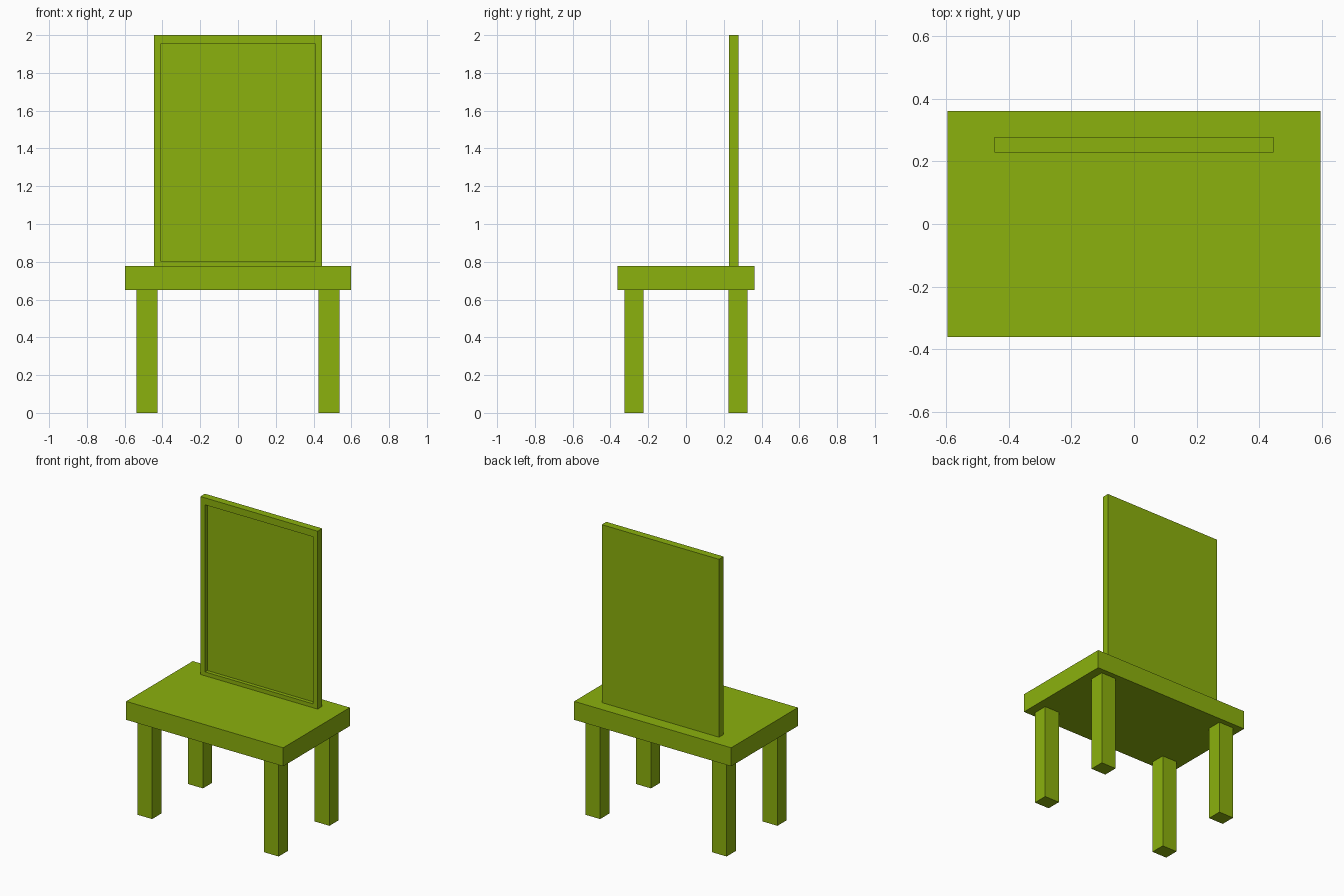
import bpy, bmesh
from mathutils import Vector

if "Cube" in bpy.data.objects:
    bpy.data.objects.remove(bpy.data.objects["Cube"])

green = bpy.data.materials.new("green_paint")
green.diffuse_color = (0.26, 0.44, 0.004, 1.0)
green.use_nodes = True
green.node_tree.nodes["Principled BSDF"].inputs["Base Color"].default_value = green.diffuse_color


def box_mesh(lo, hi):
    """bmesh box spanning two opposite corners"""
    lo, hi = Vector(lo), Vector(hi)
    bm = bmesh.new()
    bmesh.ops.create_cube(bm, size=1)
    bmesh.ops.scale(bm, vec=hi - lo, verts=bm.verts)
    bmesh.ops.translate(bm, vec=(lo + hi) / 2, verts=bm.verts)
    return bm


def add_object(name, bm):
    mesh = bpy.data.meshes.new(name)
    bm.to_mesh(mesh)
    bm.free()
    mesh.materials.append(green)
    obj = bpy.data.objects.new(name, mesh)
    bpy.context.collection.objects.link(obj)
    return obj


# Seat slab
SEAT_BOTTOM, SEAT_TOP = 0.65, 0.777
add_object("seat", box_mesh((-0.597, -0.362, SEAT_BOTTOM), (0.597, 0.362, SEAT_TOP)))

# Four square legs
for row, sy in (("front", -1), ("back", 1)):
    for side, sx in (("left", -1), ("right", 1)):
        c = Vector((sx * 0.481, sy * 0.276, 0))
        add_object(f"{row}_{side}_leg",
                   box_mesh(c - Vector((0.056, 0.05, 0)),
                            c + Vector((0.056, 0.05, SEAT_BOTTOM))))

# Backrest with a recessed panel in its front face
bm = box_mesh((-0.446, 0.228, SEAT_TOP), (0.446, 0.278, 2.0))
bm.normal_update()
front = min(bm.faces, key=lambda f: f.calc_center_median().y)
bmesh.ops.inset_individual(bm, faces=[front], thickness=0.03)
for v in front.verts:
    v.co.x = 0.41 if v.co.x > 0 else -0.41
    v.co.z = 1.952 if v.co.z > 1.4 else 0.804
panel = bmesh.ops.extrude_discrete_faces(bm, faces=[front])["faces"][0]
bmesh.ops.translate(bm, vec=(0, 0.025, 0), verts=panel.verts)
bmesh.ops.recalc_face_normals(bm, faces=bm.faces)
add_object("backrest", bm)
